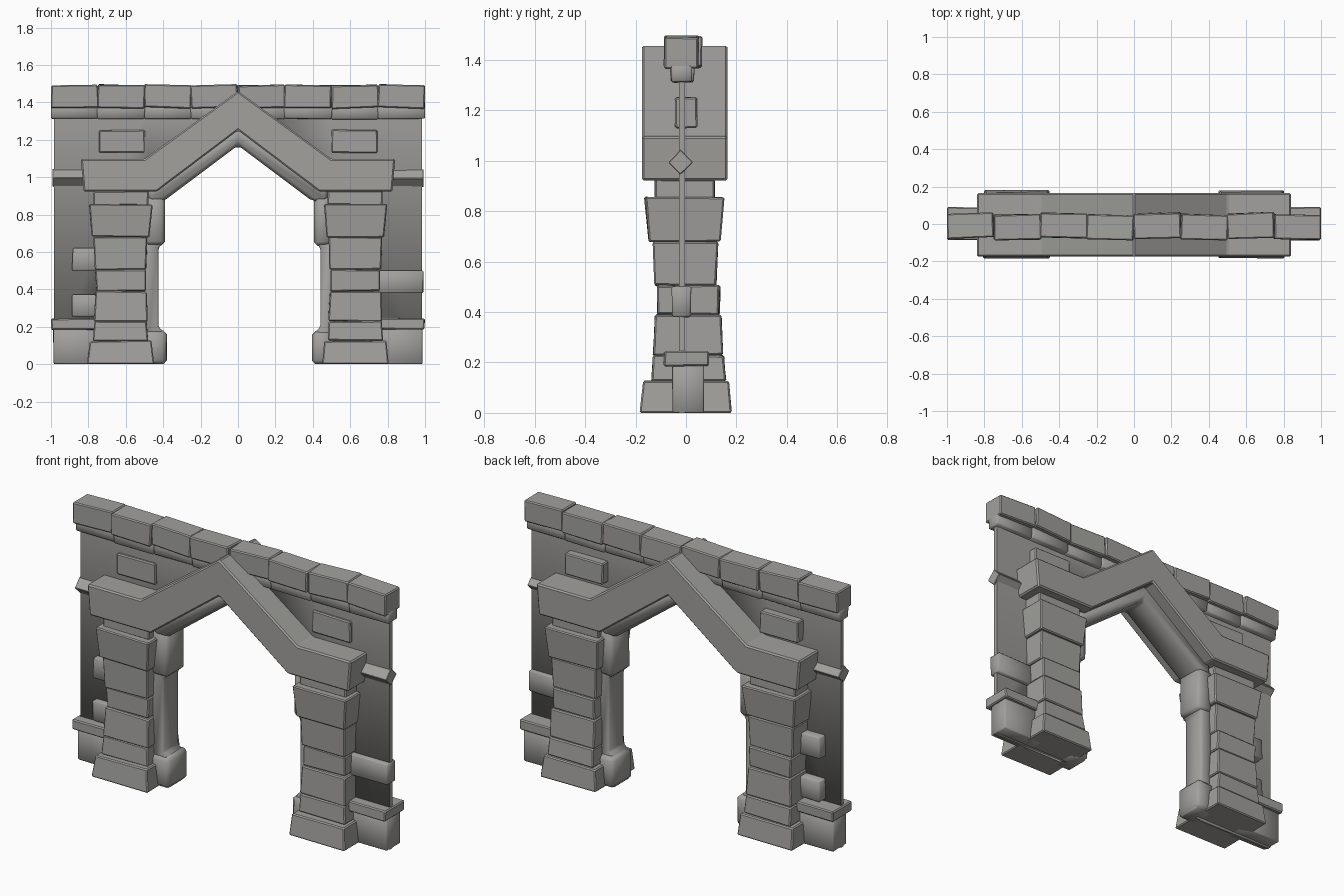
import bpy, bmesh, random
from mathutils import Vector, Matrix

if "Cube" in bpy.data.objects:
    bpy.data.objects.remove(bpy.data.objects["Cube"])

random.seed(4)
stone = bpy.data.materials.new("weathered_stone")
stone.diffuse_color = (0.36, 0.355, 0.34, 1)
stone.use_nodes = True
stone.node_tree.nodes["Principled BSDF"].inputs["Base Color"].default_value = stone.diffuse_color


def finish(name, bm, bevel, smooth=False):
    bmesh.ops.recalc_face_normals(bm, faces=bm.faces)
    me = bpy.data.meshes.new(name)
    bm.to_mesh(me)
    bm.free()
    me.materials.append(stone)
    if smooth:
        me.shade_smooth()
    ob = bpy.data.objects.new(name, me)
    bpy.context.collection.objects.link(ob)
    if bevel:
        m = ob.modifiers.new("worn_edges", 'BEVEL')
        m.width = bevel
        m.segments = 1
        m.limit_method = 'ANGLE'
    return ob


def block(name, x, y, z, top=0.0, jitter=0.003, rot=None, bevel=0.006, smooth=False):
    """Rough stone between (min, max) pairs; top widens (+) or narrows (-) the upper face."""
    bm = bmesh.new()
    bmesh.ops.create_cube(bm, size=1)
    x, y, z = sorted(x), sorted(y), sorted(z)
    c = Vector((sum(x) / 2, sum(y) / 2, sum(z) / 2))
    for v in bm.verts:
        grow = top if v.co.z > 0 else 0
        v.co = Vector((v.co.x * (x[1] - x[0] + 2 * grow),
                       v.co.y * (y[1] - y[0] + 2 * grow),
                       v.co.z * (z[1] - z[0])))
        v.co += Vector([random.uniform(-jitter, jitter) for _ in range(3)])
        if rot:
            v.co = rot @ v.co
        v.co += c
        v.co.z = max(v.co.z, 0)
        v.co.x = min(max(v.co.x, -1), 1)
    return finish(name, bm, bevel, smooth)


def prism(name, outline, y0, y1, bevel=0.008, smooth=False):
    """Extrude an x-z outline from y0 to y1."""
    bm = bmesh.new()
    f = bm.faces.new([bm.verts.new((x, y0, z)) for x, z in outline])
    ext = bmesh.ops.extrude_face_region(bm, geom=[f])
    for v in ext["geom"]:
        if isinstance(v, bmesh.types.BMVert):
            v.co.y = y1
    return finish(name, bm, bevel, smooth)


def mirrored(half):
    """Close a right-hand outline with its reflection; on-axis points are kept once."""
    return half + [(-x, z) for x, z in reversed(half) if x > 0]


# thin wall behind the arch, softly shaded toward the opening, crisp at its outer ends and top
wall = prism("wall_panel", mirrored([(0, 1.34), (0.5, 1.34), (0.985, 1.34), (0.985, 0.0), (0.46, 0.0),
                                     (0.46, 0.93), (0, 1.27)]), -0.028, -0.003, 0, True)
sharp = wall.data.attributes.new("sharp_edge", 'BOOLEAN', 'EDGE')
for e in wall.data.edges:
    ends = [wall.data.vertices[i].co for i in e.vertices]
    sharp.data[e.index].value = all(abs(v.x) > 0.9 for v in ends) or all(v.z > 1.3 for v in ends)

# gabled lintel with flat shoulders
prism("gable_arch", mirrored([(0, 1.46), (0.5, 1.097), (0.84, 1.097), (0.825, 0.922),
                              (0.435, 0.922), (0, 1.25)]), -0.175, 0.165)

# recessed inner arch and door jambs
prism("inner_arch", mirrored([(0, 1.28), (0.48, 0.94), (0.48, 0.87), (0.4, 0.87), (0, 1.17)]),
      -0.09, 0.09, 0.02, True)
for s, side, dx in ((-1, "left", 0), (1, "right", 0.015)):
    jamb = [(0.5, 0), (0.39, 0), (0.39, 0.165), (0.425, 0.2), (0.425, 0.62),
            (0.395, 0.66), (0.395, 0.89), (0.5, 0.92)]
    prism(side + "_jamb_core", [(s * (x + dx), z) for x, z in jamb], -0.07, 0.07, smooth=True)
    block(side + "_jamb_foot", (s * (0.382 + dx), s * 0.5), (-0.085, 0.095), (0, 0.178),
          bevel=0.02, smooth=True)
    block(side + "_jamb_head", (s * (0.392 + dx), s * 0.5), (-0.085, 0.085), (0.635, 0.9),
          bevel=0.02, smooth=True)

# stacked pillar stones: z range, half width, y range, flare of the top
courses = [
    ((0.00, 0.125), 0.178, (-0.182, 0.182), -0.014),
    ((0.125, 0.228), 0.148, (-0.138, 0.158), -0.008),
    ((0.228, 0.39), 0.143, (-0.13, 0.145), -0.006),
    ((0.39, 0.505), 0.132, (-0.113, 0.132), 0.003),
    ((0.505, 0.68), 0.138, (-0.124, 0.12), 0.006),
    ((0.68, 0.855), 0.153, (-0.148, 0.135), 0.016),
    ((0.85, 0.925), 0.146, (-0.125, 0.112), 0.0),
]
for s, side in ((-1, "left"), (1, "right")):
    for i, (z, hw, y, flare) in enumerate(courses):
        cx = s * 0.627
        block(f"{side}_pillar_stone_{i + 1}", (cx - hw, cx + hw), y, z, flare)

# coping stones along the top, with a narrower course below
for i in range(8):
    x0 = -1 + i * 0.25
    dy = 0.004 * (-1) ** i
    tilt = Matrix.Rotation(random.uniform(-0.04, 0.04), 3, 'Z') @ \
        Matrix.Rotation(random.uniform(-0.025, 0.025), 3, 'Y')
    block(f"coping_stone_{i + 1}", (x0 - 0.001, x0 + 0.251), (-0.08 + dy, 0.054 + dy),
          (1.37, 1.493), 0, 0.003, tilt)
    block(f"coping_underside_{i + 1}", (x0 - 0.001, x0 + 0.251), (-0.055 + dy, 0.025 + dy),
          (1.312, 1.38), 0.005, smooth=True)

# outer wall trim on both sides
for s, side in ((-1, "left"), (1, "right")):
    block(side + "_wall_base", (s * 0.72, s * 0.987), (-0.055, 0.07), (0, 0.19), smooth=True)
    block(side + "_wall_ledge", (s * 0.7, s * 0.998), (-0.087, 0.089), (0.185, 0.245))
    block(side + "_wall_stone", (s * 0.5, s * 0.745), (-0.043, 0.046), (1.13, 1.252))
    # square rail turned on its edge
    block(side + "_diamond_rail", (s * 0.7, s * 0.992), (-0.056, 0.014), (0.96, 1.03),
          rot=Matrix.Rotation(0.785, 3, 'X'), jitter=0.002, bevel=0.003)

# odd stones poking out of the wall
block("right_side_stone", (0.72, 0.99), (-0.055, 0.02), (0.38, 0.5), smooth=True)
block("left_upper_side_stone", (-0.885, -0.7), (-0.06, 0.05), (0.5, 0.622), smooth=True)
block("left_lower_side_stone", (-0.885, -0.7), (-0.06, 0.05), (0.255, 0.372), smooth=True)
